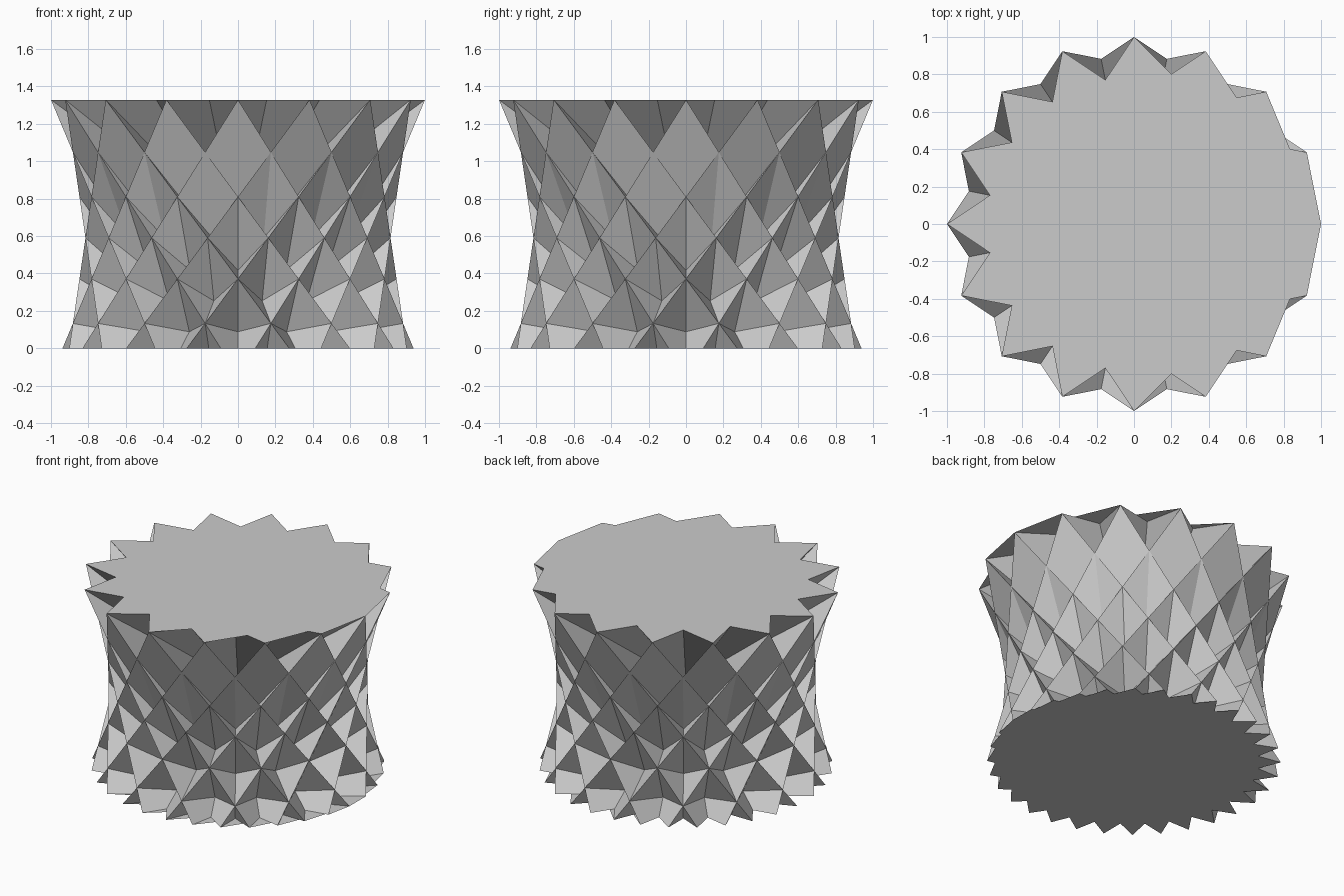
import bpy
import bmesh
from math import pi, sin, cos, sqrt

if "Cube" in bpy.data.objects:
    bpy.data.objects.remove(bpy.data.objects["Cube"], do_unlink=True)

# Star cupola: a 16-point star on top, a 32-point star below,
# joined by crossing squares and triangles of equal edge length
N, STEP = 16, 11
M = 2 * N
HALF = pi * STEP / M                      # half the turn of one lower edge
EDGE = 2 * sin(2 * HALF)                  # edge length for an upper radius of 1
EDGE = abs(EDGE)
R_LOW = EDGE / (2 * sin(HALF))
SPAN = R_LOW * cos(HALF) - cos(2 * HALF)  # sideways run of each square
HEIGHT = sqrt(EDGE ** 2 - SPAN ** 2)

grey = bpy.data.materials.new("plain_grey")
grey.use_nodes = True
colour = (0.6, 0.6, 0.6, 1)
grey.diffuse_color = colour
grey.node_tree.nodes["Principled BSDF"].inputs["Base Color"].default_value = colour


def ring(bm, count, radius, z, start):
    """Vertices in star order, so neighbours in the list share an edge."""
    turn = 2 * pi * STEP / count
    return [bm.verts.new((radius * cos(start + turn * i),
                          radius * sin(start + turn * i), z))
            for i in range(count)]


def fan(bm, verts, first, up):
    """Flat star cap, fanned from one point, all faces turned the same way."""
    n = len(verts)
    order = [verts[(first + i) % n] for i in range(n)]
    for a, b in zip(order[1:], order[2:]):
        p, u, v = order[0].co, a.co - order[0].co, b.co - order[0].co
        ccw = u.cross(v).z > 0
        bm.faces.new((order[0], a, b) if ccw == up else (order[0], b, a))


def finish(name, bm):
    mesh = bpy.data.meshes.new(name)
    bm.to_mesh(mesh)
    bm.free()
    mesh.materials.append(grey)
    obj = bpy.data.objects.new(name, mesh)
    bpy.context.collection.objects.link(obj)


# Pleated side wall
bm = bmesh.new()
top = ring(bm, N, 1, HEIGHT, 0)
low = ring(bm, M, R_LOW, 0, HALF)
for k in range(N):
    bm.faces.new((top[k], low[2 * k - 1], low[2 * k]))
    bm.faces.new((top[k], low[2 * k], low[2 * k + 1], top[(k + 1) % N]))
finish("pleated_wall", bm)

# Upper star cap
bm = bmesh.new()
fan(bm, ring(bm, N, 1, HEIGHT, 0), 0, True)
finish("top_cap", bm)

# Lower star cap
bm = bmesh.new()
fan(bm, ring(bm, M, R_LOW, 0, HALF), 14, False)
finish("bottom_cap", bm)
